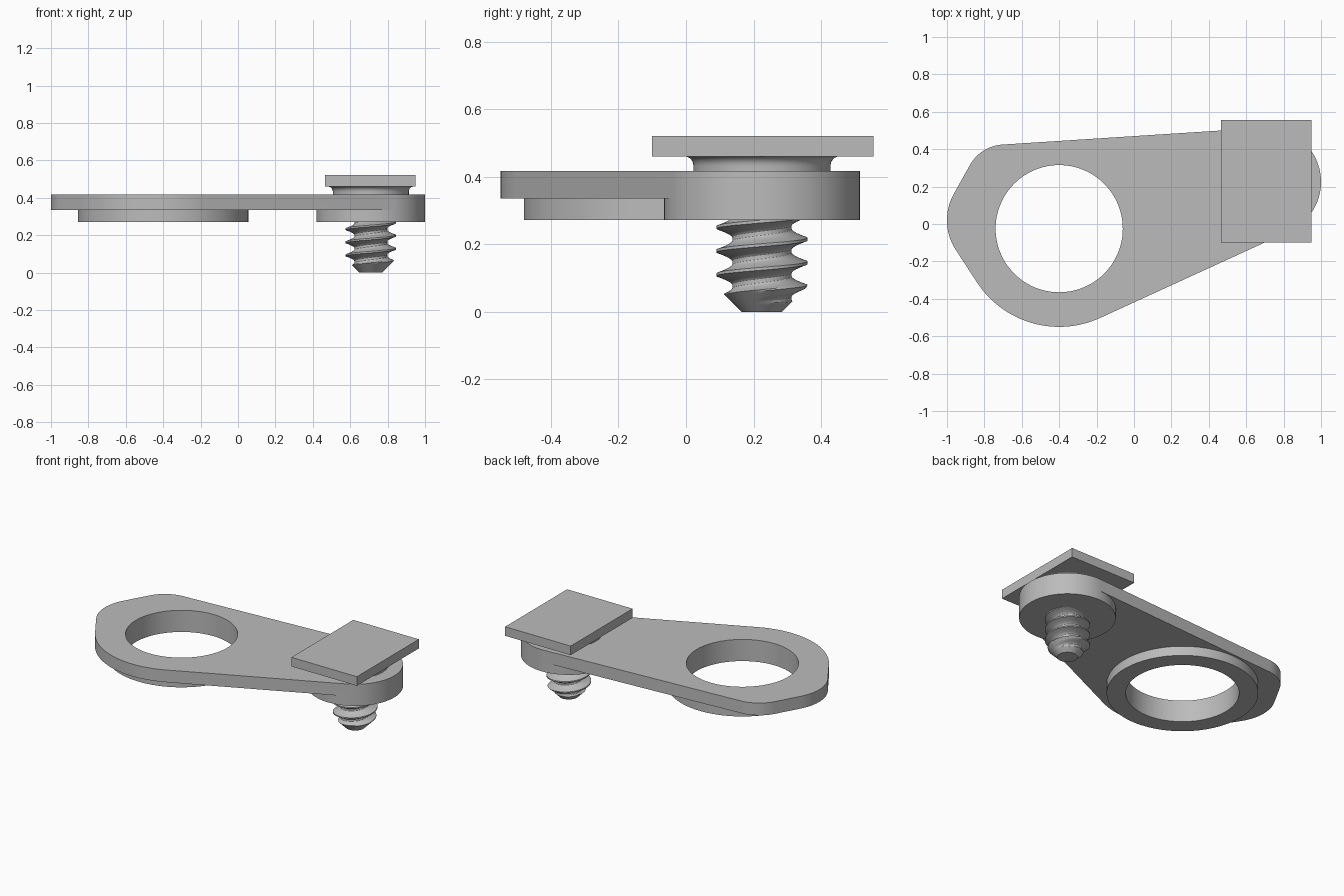
import bpy, bmesh
from math import radians, cos, sin, pi, floor

if "Cube" in bpy.data.objects:
    bpy.data.objects.remove(bpy.data.objects["Cube"])

metal = bpy.data.materials.new("grey metal")
metal.diffuse_color = (0.5, 0.5, 0.5, 1)
metal.use_nodes = True
metal.node_tree.nodes["Principled BSDF"].inputs["Base Color"].default_value = metal.diffuse_color

PX, PY, PR = 0.71, 0.225, 0.29      # pivot centre and boss radius
HX, HY = -0.40, -0.025              # bore centre


def finish(name, bm, angle=30):
    bmesh.ops.remove_doubles(bm, verts=bm.verts, dist=1e-5)
    bmesh.ops.dissolve_degenerate(bm, edges=bm.edges, dist=1e-5)
    bmesh.ops.recalc_face_normals(bm, faces=bm.faces)
    me = bpy.data.meshes.new(name)
    bm.to_mesh(me)
    bm.free()
    me.materials.append(metal)
    ob = bpy.data.objects.new(name, me)
    bpy.context.collection.objects.link(ob)
    bpy.ops.object.select_all(action='DESELECT')
    ob.select_set(True)
    bpy.context.view_layer.objects.active = ob
    bpy.ops.object.shade_smooth_by_angle(angle=radians(angle))
    return ob


def arc(cx, cy, r, a0, a1, n):
    return [(cx + r * cos(radians(a0 + (a1 - a0) * i / n)),
             cy + r * sin(radians(a0 + (a1 - a0) * i / n))) for i in range(n + 1)]


def circle(cx, cy, r, n=96):
    return arc(cx, cy, r, 0, 360, n)[:-1]


def fill(bm, z, *loops):
    """Flat face at height z; loops after the first are holes."""
    edges = []
    for loop in loops:
        vs = [bm.verts.new((x, y, z)) for x, y in loop]
        edges += [bm.edges.new((vs[i - 1], vs[i])) for i in range(len(vs))]
    bmesh.ops.triangle_fill(bm, use_beauty=True, use_dissolve=False,
                            edges=edges, normal=(0, 0, 1))


def wall(bm, loop, z0, z1):
    lo = [bm.verts.new((x, y, z0)) for x, y in loop]
    hi = [bm.verts.new((x, y, z1)) for x, y in loop]
    for i in range(len(loop)):
        bm.faces.new((lo[i - 1], lo[i], hi[i], hi[i - 1]))


# lever: plate, bore ring and pivot boss in one body
Z0, Z1, Z2 = 0.272, 0.335, 0.417
outer = arc(PX, PY, PR, -65.3, 93.7, 40)
inner = arc(PX, PY, PR, 294.7, 93.7, 50)
rest = (arc(-0.69, 0.21, 0.215, 93.7, 151.5, 16)
        + arc(-0.71, 0.02, 0.29, 151.5, 213, 16)
        + arc(HX, HY, 0.525, 213, 294.7, 30))
bore, ring = circle(HX, HY, 0.34), circle(HX, HY, 0.455)
boss = outer + inner[::-1][1:-1]
bm = bmesh.new()
fill(bm, Z2, outer + rest, bore)
fill(bm, Z1, inner + rest, ring)
fill(bm, Z0, ring, bore)
fill(bm, Z0, boss)
wall(bm, outer + rest, Z1, Z2)
wall(bm, boss, Z0, Z1)
wall(bm, ring, Z0, Z1)
wall(bm, bore, Z0, Z2)
finish("lever_plate", bm)

# neck with a flared top
bm = bmesh.new()
prof = [(0.203, Z2 - 0.005), (0.203, 0.432)]
prof += [(0.228 - 0.025 * cos(t * pi / 12), 0.432 + 0.028 * sin(t * pi / 12)) for t in range(1, 7)]
for (r0, a), (r1, b) in zip(prof, prof[1:]):
    c0, c1 = circle(PX, PY, r0, 64), circle(PX, PY, r1, 64)
    for i in range(64):
        bm.faces.new([bm.verts.new(v) for v in
                      ((*c0[i - 1], a), (*c0[i], a), (*c1[i], b), (*c1[i - 1], b))])
finish("neck", bm)

# rectangular head
bm = bmesh.new()
head = [(0.465, -0.1), (0.95, -0.1), (0.95, 0.555), (0.465, 0.555)]
fill(bm, 0.46, head)
fill(bm, 0.521, head)
wall(bm, head, 0.46, 0.521)
finish("head_plate", bm)

# threaded screw with a conical tip
PITCH, CREST, TOP, N = 0.07, 0.0575, 0.28, 64


def thread_radius(z, turn):
    p = (z - CREST) / PITCH - turn
    d = abs(p - floor(p + 0.5))
    t = min(max((d - 0.06) / 0.36, 0), 1)
    r = 0.135 - 0.047 * (1 - (1 - t) ** 1.6)
    return min(r, 0.06 + 1.0 * z)


steps = [-0.06, 0.06, 0.12, 0.18, 0.24, 0.3, 0.36, 0.42, 0.5, 0.58, 0.64, 0.7, 0.76, 0.82, 0.88]
rows = [k + s for k in range(-3, 5) for s in steps]
bm = bmesh.new()
cols = []
for i in range(N + 1):
    turn = i / N
    col = []
    for p in rows:
        z = min(max(CREST + PITCH * (p + turn), 0), TOP)
        r = thread_radius(z, turn)
        a = 2 * pi * turn
        col.append(bm.verts.new((PX + r * cos(a), PY + r * sin(a), z)))
    cols.append(col)
for c0, c1 in zip(cols, cols[1:]):
    for j in range(len(rows) - 1):
        quad = (c0[j], c1[j], c1[j + 1], c0[j + 1])
        zs = [v.co.z for v in quad]
        if max(zs) - min(zs) > 1e-6:
            bm.faces.new(quad)
fill(bm, 0, [(PX + 0.06 * cos(2 * pi * i / N), PY + 0.06 * sin(2 * pi * i / N)) for i in range(N)])
finish("screw", bm, 28)
